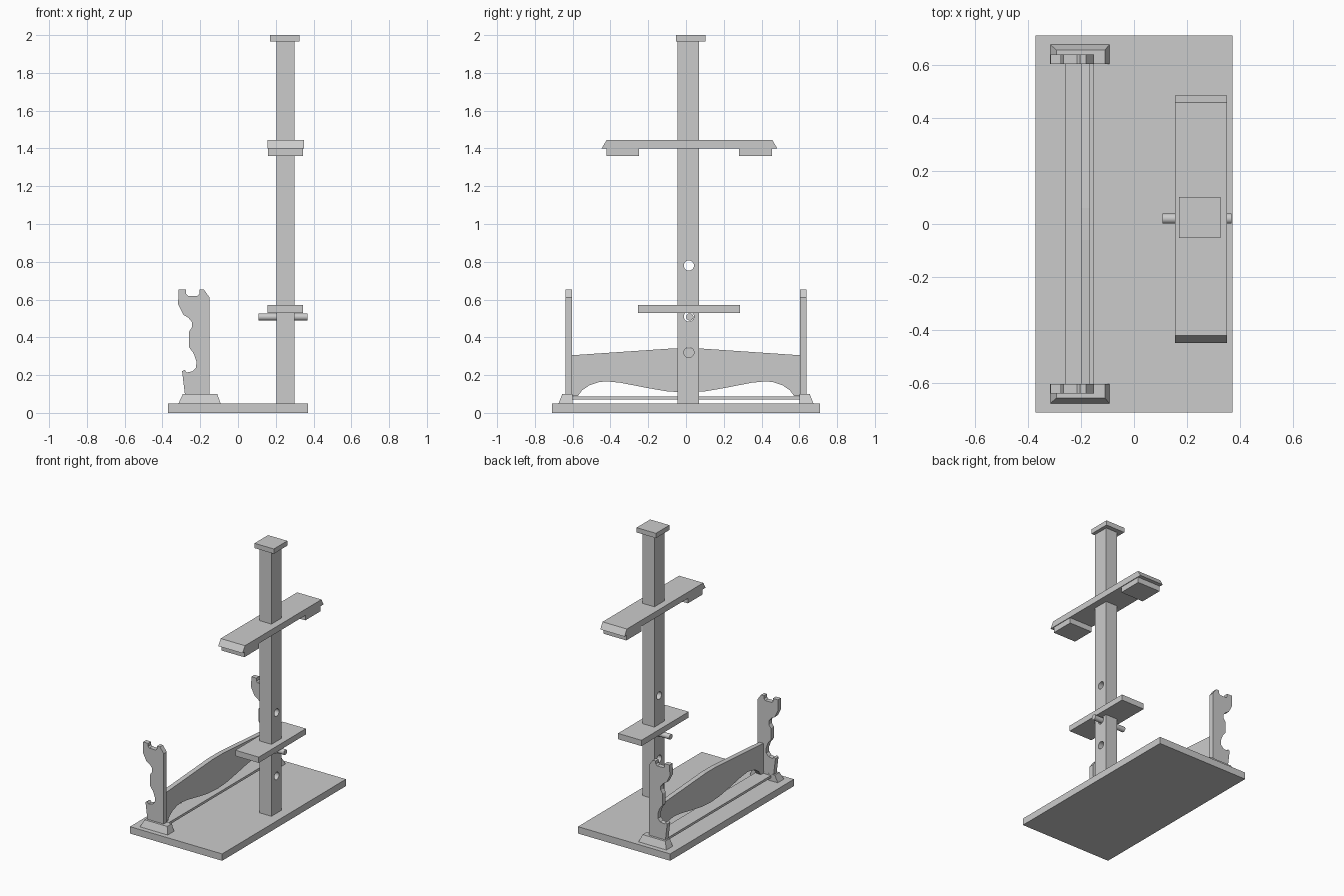
import bpy, bmesh
from mathutils import Matrix, Vector

cube = bpy.data.objects.get("Cube")
if cube:
    bpy.data.objects.remove(cube)

grey = bpy.data.materials.new("plain grey")
grey.use_nodes = True
colour = (0.6, 0.6, 0.6, 1)
grey.diffuse_color = colour
grey.node_tree.nodes["Principled BSDF"].inputs["Base Color"].default_value = colour


def finish(name, bm):
    bmesh.ops.recalc_face_normals(bm, faces=bm.faces)
    mesh = bpy.data.meshes.new(name)
    bm.to_mesh(mesh)
    bm.free()
    mesh.materials.append(grey)
    obj = bpy.data.objects.new(name, mesh)
    bpy.context.collection.objects.link(obj)
    return obj


def prism(name, profile, axis, lo, hi):
    """Extrude a closed (horizontal, z) profile along x or y."""
    bm = bmesh.new()
    place = (lambda a, z: (lo, a, z)) if axis == "x" else (lambda a, z: (a, lo, z))
    face = bm.faces.new([bm.verts.new(place(a, z)) for a, z in profile])
    grown = bmesh.ops.extrude_face_region(bm, geom=[face])["geom"]
    move = Vector((hi - lo, 0, 0)) if axis == "x" else Vector((0, hi - lo, 0))
    bmesh.ops.translate(bm, vec=move, verts=[g for g in grown if isinstance(g, bmesh.types.BMVert)])
    return finish(name, bm)


def box(name, x, y, z):
    return prism(name, [(x[0], z[0]), (x[1], z[0]), (x[1], z[1]), (x[0], z[1])], "y", *y)


def rod(name, radius, x, y, z):
    """Round bar lying along x."""
    bm = bmesh.new()
    turn = Matrix.Translation(((x[0] + x[1]) / 2, y, z)) @ Matrix.Rotation(1.5707963, 4, "Y")
    bmesh.ops.create_cone(bm, cap_ends=True, segments=24, radius1=radius, radius2=radius,
                          depth=x[1] - x[0], matrix=turn)
    return finish(name, bm)


def smooth(obj):
    bpy.ops.object.select_all(action="DESELECT")
    obj.select_set(True)
    bpy.context.view_layer.objects.active = obj
    bpy.ops.object.shade_smooth_by_angle()


# Base board
box("base_board", (-.37, .37), (-.71, .71), (0, .05))

# Post with three peg holes
post = box("post", (.205, .30), (-.045, .07), (.05, 1.97))
for height in (.32, .51, .78):
    cutter = rod("hole_cutter", .027, (.1, .4), .015, height)
    cut = post.modifiers.new("hole", "BOOLEAN")
    cut.operation = "DIFFERENCE"
    cut.solver = "EXACT"
    cut.object = cutter
    bpy.context.view_layer.objects.active = post
    bpy.ops.object.modifier_apply(modifier=cut.name)
    bpy.data.objects.remove(cutter)
smooth(post)
box("post_cap", (.17, .325), (-.053, .102), (1.965, 2))

# Upper crossbar with sloped ends and two pads beneath
prism("upper_crossbar", [(-.447, 1.4), (.483, 1.4), (.457, 1.445), (-.42, 1.445)], "x", .155, .35)
for name, span in (("front_pad", (-.42, -.25)), ("back_pad", (.28, .455))):
    box(name, (.16, .345), span, (1.36, 1.4))

# Lower shelf resting on its peg
box("lower_shelf", (.157, .345), (-.255, .287), (.53, .572))
smooth(rod("shelf_peg", .019, (.108, .367), .02, .508))

# Notched uprights and their sloped feet, at both ends of the rack
upright = [(-.15, .09), (-.15, .61), (-.18, .652), (-.203, .652), (-.204, .63), (-.215, .62),
           (-.265, .62), (-.275, .63), (-.275, .652), (-.315, .652), (-.317, .575),
           (-.29, .52), (-.262, .503), (-.243, .48), (-.244, .452), (-.259, .43),
           (-.259, .347), (-.235, .315), (-.22, .272), (-.222, .24), (-.24, .22),
           (-.272, .214), (-.283, .228), (-.296, .22), (-.28, .09)]
for side, name in ((-1, "front"), (1, "back")):
    prism(name + "_upright", upright, "y", side * .603, side * .638)
    bm = bmesh.new()
    rings = []
    for z, x0, x1, outer in ((.05, -.315, -.092, .675), (.1, -.292, -.11, .655)):
        corners = [(x0, .602), (x1, .602), (x1, outer), (x0, outer)]
        rings.append([bm.verts.new((x, side * y, z)) for x, y in corners])
    low, high = rings
    bm.faces.new(low)
    bm.faces.new(high)
    for i in range(4):
        j = (i + 1) % 4
        bm.faces.new((low[i], low[j], high[j], high[i]))
    finish(name + "_foot", bm)

# Arched plank and low rail joining the uprights
arch = [(.605, .09), (.572, .09), (.55, .12), (.51, .147), (.46, .163), (.42, .167),
        (.35, .16), (.2, .131), (.1, .114)]
under = arch + [(0, .108)] + [(-y, z) for y, z in reversed(arch)]
prism("arched_plank", under + [(-.605, .305), (-.06, .342), (.06, .342), (.605, .305)],
      "x", -.2, -.165)
box("low_rail", (-.26, -.15), (-.604, .604), (.071, .088))
